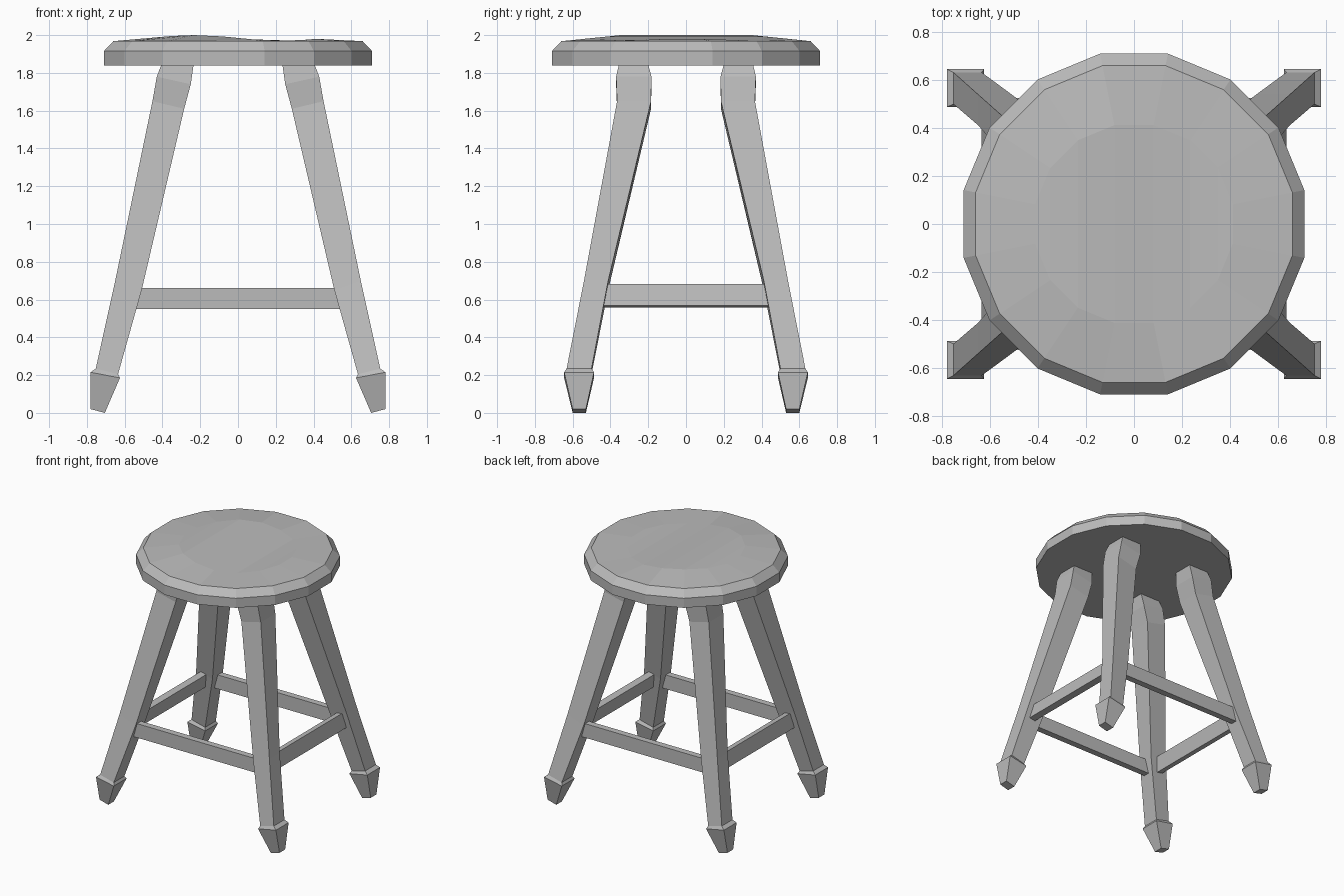
import bpy, bmesh, math
from mathutils import Matrix

cube = bpy.data.objects.get("Cube")
if cube:
    bpy.data.objects.remove(cube, do_unlink=True)

# One plain grey for the whole stool
grey = bpy.data.materials.new("light_grey")
grey.use_nodes = True
colour = (0.5, 0.5, 0.5, 1)
grey.diffuse_color = colour
grey.node_tree.nodes["Principled BSDF"].inputs["Base Color"].default_value = colour


def finish(name, bm):
    bmesh.ops.recalc_face_normals(bm, faces=bm.faces)
    mesh = bpy.data.meshes.new(name)
    bm.to_mesh(mesh)
    bm.free()
    mesh.materials.append(grey)
    obj = bpy.data.objects.new(name, mesh)
    bpy.context.collection.objects.link(obj)
    return obj


def skin(bm, rings):
    """Join successive rings of vertices with quads."""
    for low, high in zip(rings, rings[1:]):
        n = len(low)
        for i in range(n):
            j = (i + 1) % n
            bm.faces.new((low[i], low[j], high[j], high[i]))


# Seat: sixteen-sided disc with a chamfered rim and a gently worn top
SIDES = 16


def worn(x):
    return 1.985 - 0.015 * math.sin(math.pi * x / 0.46)


bm = bmesh.new()
rings = []
for radius, z in ((0.724, 1.84), (0.724, 1.915), (0.673, 1.968), (0.42, None)):
    ring = []
    for i in range(SIDES):
        a = (i + 0.5) * math.tau / SIDES
        x, y = radius * math.cos(a), radius * math.sin(a)
        ring.append(bm.verts.new((x, y, worn(x) if z is None else z)))
    rings.append(ring)
skin(bm, rings)
bm.faces.new(rings[0])
top = rings[-1]
for i in range(SIDES // 2 - 1):
    bm.faces.new((top[i], top[i + 1], top[-2 - i], top[-1 - i]))
finish("seat", bm)

# Legs: square section, bent at the top and flared at the foot
# each row: inner x, its z, outer x, its z, inner y, outer y
LEG = (
    (0.705, 0.00, 0.78, 0.02, 0.53, 0.60),
    (0.625, 0.185, 0.78, 0.215, 0.487, 0.645),
    (0.635, 0.205, 0.753, 0.235, 0.50, 0.632),
    (0.51, 0.65, 0.65, 0.70, 0.412, 0.54),
    (0.285, 1.61, 0.453, 1.65, 0.185, 0.365),
    (0.25, 1.74, 0.43, 1.78, 0.183, 0.37),
    (0.235, 1.845, 0.405, 1.845, 0.20, 0.355),
)
for front_back, sy in (("front", -1), ("back", 1)):
    for side, sx in (("left", 1), ("right", -1)):
        bm = bmesh.new()
        rings = []
        for xi, zi, xo, zo, yi, yo in LEG:
            corners = ((xi, yi, zi), (xo, yi, zo), (xo, yo, zo), (xi, yo, zi))
            rings.append([bm.verts.new((sx * x, sy * y, z)) for x, y, z in corners])
        skin(bm, rings)
        bm.faces.new(rings[0])
        bm.faces.new(rings[-1])
        finish(f"{front_back}_{side}_leg", bm)


# Stretchers: thin rails between neighbouring legs
def stretcher(name, centre, size, lean):
    bm = bmesh.new()
    bmesh.ops.create_cube(bm, size=1)
    bmesh.ops.scale(bm, vec=size, verts=bm.verts)
    bmesh.ops.rotate(bm, cent=(0, 0, 0), matrix=Matrix.Rotation(lean, 3, 'Y'),
                     verts=bm.verts)
    bmesh.ops.translate(bm, vec=centre, verts=bm.verts)
    finish(name, bm)


for side, s in (("left", 1), ("right", -1)):
    stretcher(f"{side}_stretcher", (s * 0.60, 0, 0.62), (0.05, 0.90, 0.116), -s * 0.2)
for side, s in (("back", 1), ("front", -1)):
    stretcher(f"{side}_stretcher", (0, s * 0.50, 0.605), (1.12, 0.05, 0.11), 0)
